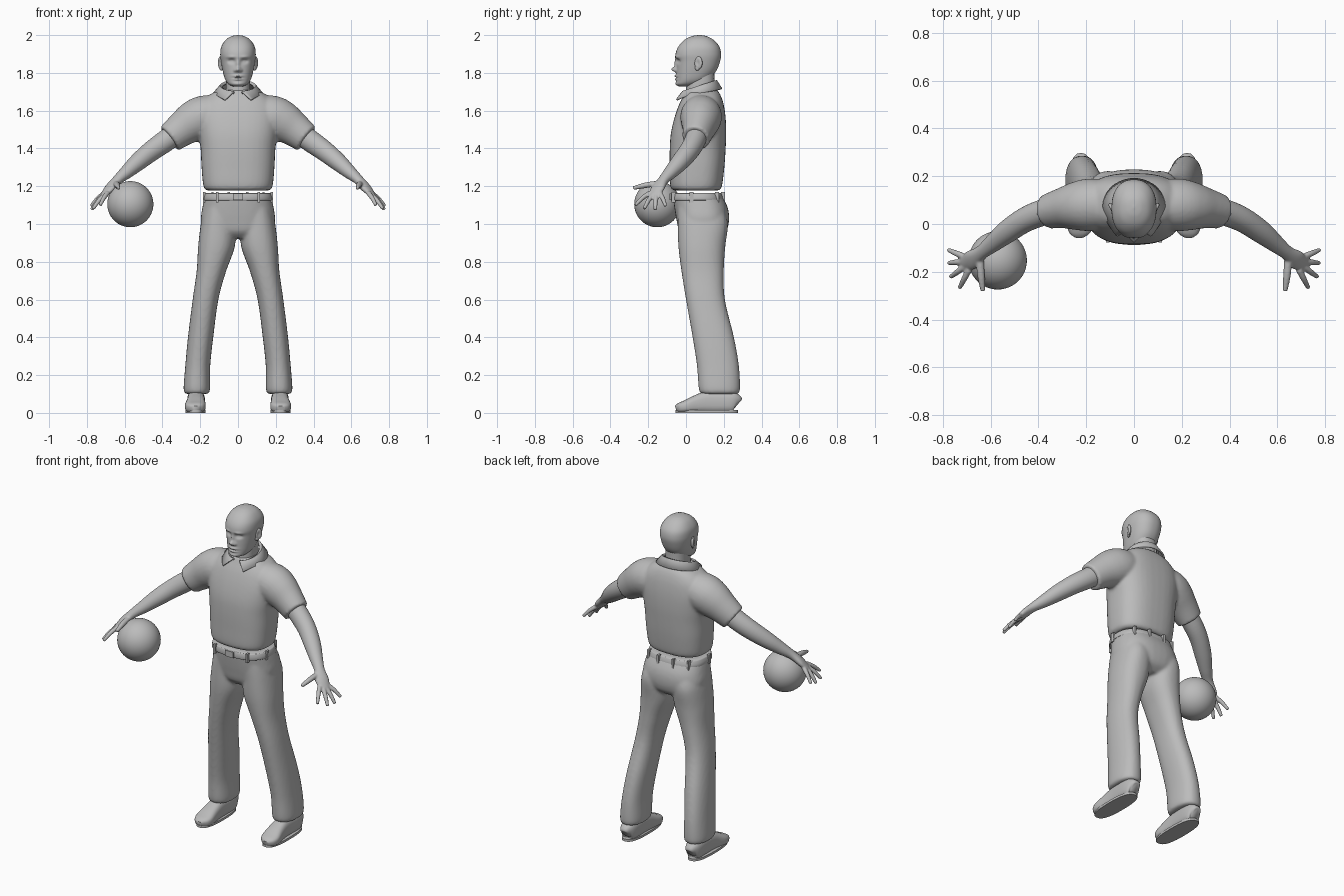
import bpy, bmesh, math
from mathutils import Vector

if "Cube" in bpy.data.objects:
    bpy.data.objects.remove(bpy.data.objects["Cube"])

grey = bpy.data.materials.new("plain grey")
grey.use_nodes = True
tone = (0.5, 0.5, 0.5, 1)
grey.diffuse_color = tone
grey.node_tree.nodes["Principled BSDF"].inputs["Base Color"].default_value = tone
UP = Vector((0, 0, 1))


def finish(name, bm, voxel=0, relax=0, angle=50):
    """Turn a bmesh into a smooth object, optionally fused into one skin."""
    bmesh.ops.recalc_face_normals(bm, faces=bm.faces)
    mesh = bpy.data.meshes.new(name)
    bm.to_mesh(mesh)
    bm.free()
    mesh.materials.append(grey)
    obj = bpy.data.objects.new(name, mesh)
    bpy.context.collection.objects.link(obj)
    bpy.ops.object.select_all(action="DESELECT")
    obj.select_set(True)
    bpy.context.view_layer.objects.active = obj
    if voxel:
        fuse = obj.modifiers.new("fuse", "REMESH")
        fuse.mode = "VOXEL"
        fuse.voxel_size = voxel
        fuse.use_smooth_shade = True
        soft = obj.modifiers.new("relax", "SMOOTH")
        soft.iterations = relax
        soft.factor = 0.5
    else:
        bpy.ops.object.shade_smooth_by_angle(angle=math.radians(angle))
    return obj


def resample(rows, steps):
    """Pass a smooth spline through rows of numbers."""
    out = []
    for i in range(len(rows) - 1):
        quad = [rows[max(i - 1, 0)], rows[i], rows[i + 1], rows[min(i + 2, len(rows) - 1)]]
        for s in range(steps):
            t = s / steps
            out.append([b + t / 2 * (c - a + t * (2 * a - 5 * b + 4 * c - d + t * (3 * (b - c) + d - a)))
                        for a, b, c, d in zip(*quad)])
    return out + [list(rows[-1])]


def skin(bm, rings, sides, power):
    """Bridge oval rings given as centre, first half axis, second half axis."""
    def bulge(v):
        return math.copysign(abs(v) ** (2 / power), v)
    loops = []
    for centre, a, b in rings:
        turns = [math.tau * k / sides for k in range(sides)]
        loops.append([bm.verts.new(centre + a * bulge(math.cos(t)) + b * bulge(math.sin(t))) for t in turns])
    for low, high in zip(loops, loops[1:]):
        for k in range(sides):
            n = (k + 1) % sides
            bm.faces.new((low[k], low[n], high[n], high[k]))
    bm.faces.new(loops[0])
    bm.faces.new(loops[-1])


def stack(bm, rows, steps=5, sides=40, power=2.3):
    """Level rings: height, centre x, half width, front y, back y."""
    skin(bm, [(Vector((x, (f + b) / 2, z)), Vector((w, 0, 0)), Vector((0, (b - f) / 2, 0)))
              for z, x, w, f, b in resample(rows, steps)], sides, power)


def tube(bm, rows, side=1, steps=5, sides=28, power=2):
    """Rings along a path: x, y, z, half width, half height."""
    rows = resample([(x * side, *rest) for x, *rest in rows], steps)
    spots = [Vector(r[:3]) for r in rows]
    rings = []
    for i, (p, r) in enumerate(zip(spots, rows)):
        along = (spots[min(i + 1, len(rows) - 1)] - spots[max(i - 1, 0)]).normalized()
        across = along.cross(UP).normalized()
        rings.append((p, across * r[3], across.cross(along) * r[4]))
    skin(bm, rings, sides, power)


def ellipsoid(bm, centre, size):
    made = bmesh.ops.create_uvsphere(bm, u_segments=32, v_segments=20, radius=1)["verts"]
    bmesh.ops.scale(bm, vec=size, verts=made)
    bmesh.ops.translate(bm, vec=centre, verts=made)


def box(bm, centre, size):
    made = bmesh.ops.create_cube(bm, size=1)["verts"]
    bmesh.ops.scale(bm, vec=size, verts=made)
    bmesh.ops.translate(bm, vec=centre, verts=made)


# Head, with features pushed in or out around soft spots
bm = bmesh.new()
stack(bm, [(1.728, 0, .025, -.035, .03), (1.74, 0, .05, -.05, .07), (1.765, 0, .068, -.05, .12),
           (1.81, 0, .081, -.05, .16), (1.86, 0, .09, -.05, .18), (1.9, 0, .094, -.055, .186),
           (1.94, 0, .088, -.04, .176), (1.975, 0, .065, -.008, .145), (1.994, 0, .034, .03, .11),
           (2, 0, .004, .065, .075)], steps=9, sides=112)
features = [((0, 1.818), (.014, .013), -.026), ((0, 1.85), (.01, .025), -.012),
            ((0, 1.783), (.024, .007), -.012), ((0, 1.766), (.02, .006), -.01),
            ((0, 1.775), (.026, .003), .007), ((0, 1.74), (.025, .012), -.006)]
for s in (-1, 1):
    features += [((s * .034, 1.862), (.017, .011), .015), ((s * .034, 1.861), (.009, .006), -.006),
                 ((s * .036, 1.884), (.024, .008), -.006), ((s * .016, 1.812), (.007, .007), -.009)]
for v in bm.verts:
    if v.co.y < .03:
        x, z = v.co.x, v.co.z
        v.co.y += sum(push * math.exp(-((x - c[0]) / r[0]) ** 2 - ((z - c[1]) / r[1]) ** 2)
                      for c, r, push in features)
finish("head", bm, angle=80)

bm = bmesh.new()
stack(bm, [(1.64, 0, .075, .0, .16), (1.7, 0, .064, .0, .155), (1.75, 0, .064, .005, .15),
           (1.8, 0, .064, .02, .15)])
finish("neck", bm)

for s, word in ((-1, "right"), (1, "left")):
    bm = bmesh.new()
    ellipsoid(bm, (s * .091, .066, 1.853), (.012, .021, .034))
    ellipsoid(bm, (s * .089, .06, 1.828), (.009, .013, .016))
    for v in bm.verts:
        v.co.x += s * (v.co.y - .06) * .35
        v.co.x -= s * .008 * math.exp(-((v.co.y - .062) / .01) ** 2 - ((v.co.z - 1.852) / .018) ** 2)
    finish(word + "_ear", bm, angle=80)

# Shirt: trunk and sleeves fused together
bm = bmesh.new()
stack(bm, [(1.178, 0, .165, -.065, .175), (1.2, 0, .183, -.083, .19), (1.3, 0, .193, -.086, .203),
           (1.4, 0, .198, -.086, .21), (1.48, 0, .208, -.08, .213), (1.56, 0, .215, -.062, .21),
           (1.63, 0, .2, -.038, .2), (1.68, 0, .155, -.014, .184), (1.71, 0, .1, 0, .165)], power=2.6)
for s in (-1, 1):
    tube(bm, [(.08, .08, 1.585, .1, .1), (.18, .08, 1.568, .11, .112), (.24, .075, 1.54, .102, .108),
              (.3, .066, 1.5, .085, .092), (.362, .052, 1.452, .072, .079)], s)
finish("shirt", bm, voxel=.009, relax=5)

# Folded collar, open at the throat
bm = bmesh.new()
strip = []
count = 48
for k in range(count + 1):
    t = math.radians(14 + 332 * k / count)
    x, y = math.sin(t), -math.cos(t)
    point = max(0, -y) ** 6
    fold = [(.082, .08, 1.722 + .03 * y), (.094, .092, 1.728 + .03 * y),
            (.128, .118 + .006 * point, 1.69 + .024 * y - .012 * point)]
    spread = .045 * point * math.copysign(1, x)
    strip.append([bm.verts.new((x * rx + spread * (j == 2), .07 + y * ry, z))
                  for j, (rx, ry, z) in enumerate(fold)])
for a, b in zip(strip, strip[1:]):
    for j in range(2):
        bm.faces.new((a[j], b[j], b[j + 1], a[j + 1]))
collar = finish("collar", bm)
thick = collar.modifiers.new("cloth", "SOLIDIFY")
thick.thickness = .01
thick.offset = 0

# Trousers: hips and legs fused together
bm = bmesh.new()
stack(bm, [(.925, 0, .11, .0, .17), (.96, 0, .17, -.035, .212), (1.02, 0, .196, -.05, .228),
           (1.09, 0, .188, -.062, .22), (1.165, 0, .172, -.072, .182)], power=2.5)
for s in (-1, 1):
    stack(bm, [(z, s * x, w, f, b) for z, x, w, f, b in (
        (.1, .218, .058, .085, .272), (.125, .218, .07, .068, .286), (.25, .213, .066, .058, .28),
        (.4, .198, .067, .035, .254), (.6, .172, .068, 0, .206), (.75, .141, .078, -.024, .2),
        (.88, .114, .097, -.04, .208), (1, .105, .092, -.044, .222), (1.08, .095, .085, -.045, .2))])
finish("trousers", bm, voxel=.009, relax=5)

# Belt, buckle and belt loops
bm = bmesh.new()
stack(bm, [(1.125, 0, .18, -.078, .198), (1.13, 0, .184, -.081, .2), (1.158, 0, .178, -.079, .192),
           (1.163, 0, .174, -.075, .188)], steps=2, power=2.5)
finish("belt", bm)
bm = bmesh.new()
box(bm, (0, -.082, 1.144), (.055, .012, .036))
for s in (-1, 1):
    for x, y in ((.11, -.066), (.178, .03), (.135, .165), (.05, .195)):
        box(bm, (s * x, y, 1.142), (.013, .022, .055))
finish("buckle_and_loops", bm, angle=30)

# Arms with hands, and shoes
fingers = {"thumb": [(.645, -.15, 1.215, .017, .014), (.64, -.215, 1.205, .016, .015), (.632, -.28, 1.19, .01, .01)]}
tips = {"index": (.73, -.268, 1.1), "middle": (.768, -.222, 1.08),
        "ring": (.776, -.163, 1.075), "little": (.778, -.108, 1.095)}
knuckles = {"index": (.69, -.19, 1.165), "middle": (.708, -.178, 1.153),
            "ring": (.714, -.158, 1.153), "little": (.708, -.138, 1.163)}
for finger, tip in tips.items():
    start, end = Vector(knuckles[finger]), Vector(tip)
    middle = start.lerp(end, .5) + UP * .006
    fingers[finger] = [(*start, .014, .013), (*middle, .0125, .012), (*end, .009, .009)]

for s, word in ((-1, "right"), (1, "left")):
    bm = bmesh.new()
    tube(bm, [(.3, .07, 1.5, .055, .06), (.39, .045, 1.435, .055, .058), (.46, .015, 1.385, .052, .054),
              (.53, -.032, 1.328, .048, .047), (.59, -.08, 1.275, .038, .036), (.64, -.12, 1.232, .03, .025),
              (.68, -.15, 1.188, .04, .021), (.712, -.168, 1.152, .03, .013)], s)
    for path in fingers.values():
        tube(bm, path, s, sides=14)
    finish(word + "_arm", bm, voxel=.005, relax=3)

    bm = bmesh.new()
    tube(bm, [(.222, .274, .045, .02, .03), (.222, .262, .052, .038, .05), (.222, .22, .058, .047, .058),
              (.222, .12, .058, .046, .058), (.223, .06, .048, .049, .048), (.226, 0, .034, .055, .034),
              (.228, -.035, .027, .044, .026), (.228, -.054, .022, .02, .016)], s, power=2.8)
    finish(word + "_shoe", bm)

    # Flat sole under the shoe
    bm = bmesh.new()
    stack(bm, [(z, s * .225, .054, -.055, .276) for z in (0, .014)], steps=1, power=2.6)
    finish(word + "_sole", bm)

# Ball under the right hand
bm = bmesh.new()
bmesh.ops.create_uvsphere(bm, u_segments=48, v_segments=32, radius=.122)
bmesh.ops.translate(bm, vec=(-.57, -.152, 1.105), verts=bm.verts)
finish("ball", bm)
